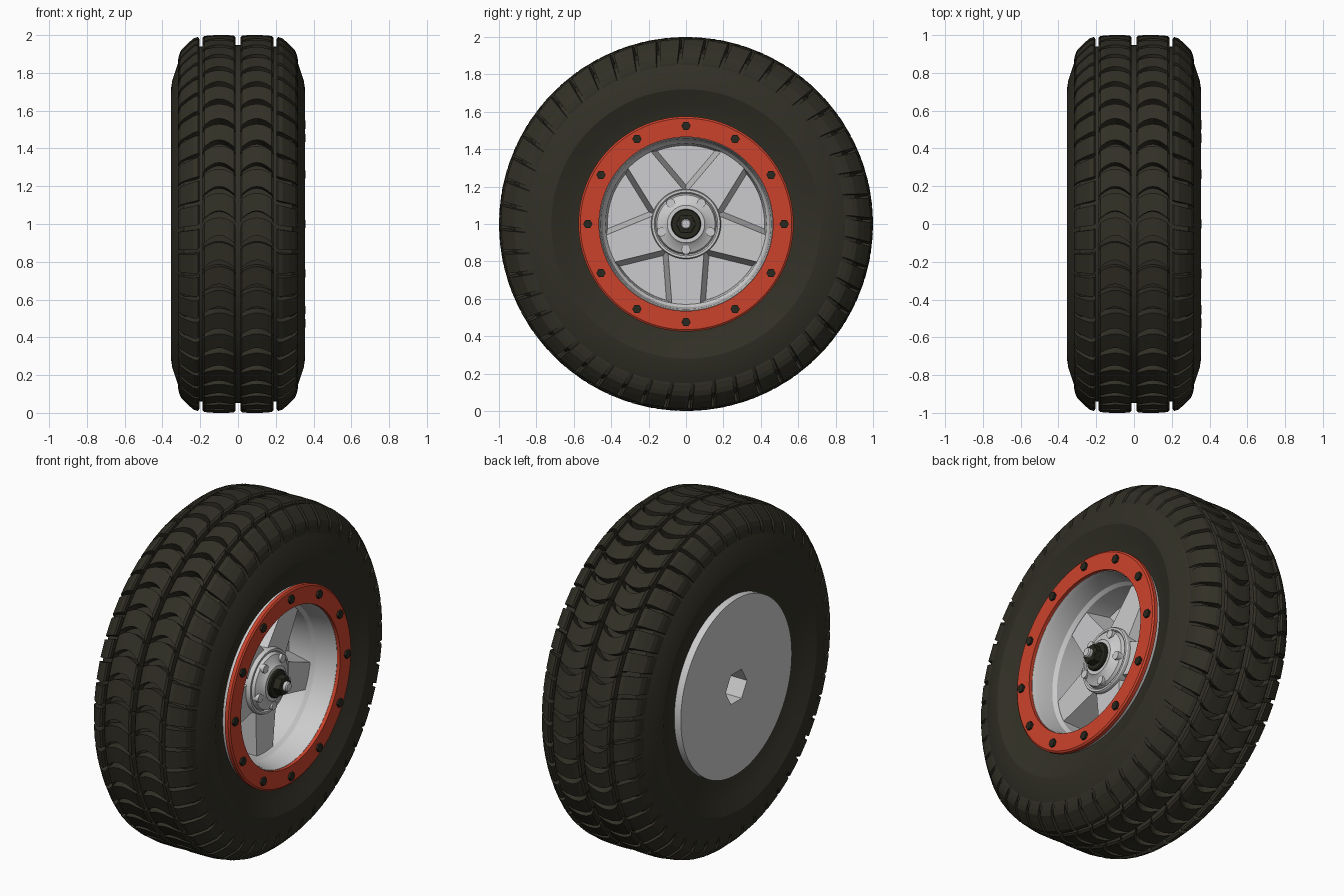
import bpy, bmesh
from math import sin, cos, pi, radians, tau

cube = bpy.data.objects.get("Cube")
if cube:
    bpy.data.objects.remove(cube, do_unlink=True)


def material(name, rgb, rough=0.6):
    m = bpy.data.materials.new(name)
    m.use_nodes = True
    m.diffuse_color = (*rgb, 1)
    node = m.node_tree.nodes["Principled BSDF"]
    node.inputs["Base Color"].default_value = (*rgb, 1)
    node.inputs["Roughness"].default_value = rough
    return m


RUBBER = material("dark rubber", (0.031, 0.029, 0.019))
RED = material("red ring", (0.6, 0.055, 0.025))
GREY = material("light grey", (0.6, 0.6, 0.61))
BLACK = material("black metal", (0.021, 0.021, 0.014))


def polar(x, r, a):
    """Point at radius r and angle a about the axle."""
    return (x, r * cos(a), 1 + r * sin(a))


def finish(bm, name, mat, angle=30):
    bmesh.ops.remove_doubles(bm, verts=bm.verts, dist=1e-5)
    bmesh.ops.recalc_face_normals(bm, faces=bm.faces)
    me = bpy.data.meshes.new(name)
    bm.to_mesh(me)
    bm.free()
    me.materials.append(mat)
    if angle:
        me.shade_smooth()
        me.set_sharp_from_angle(angle=radians(angle))
    ob = bpy.data.objects.new(name, me)
    bpy.context.collection.objects.link(ob)
    return ob


def lathe(name, profile, mat, seg=96, closed=False):
    """Turn (x, radius) points about the axle; a third value makes it a hexagon."""
    bm = bmesh.new()
    rings = []
    for x, r, *hexed in profile:
        ring = []
        for i in range(seg):
            a = tau * i / seg
            k = cos(pi / 6) / cos(a % (pi / 3) - pi / 6) if hexed else 1
            ring.append(bm.verts.new(polar(x, r * k, a)))
        rings.append(ring)
    pairs = list(zip(rings, rings[1:]))
    if closed:
        pairs.append((rings[-1], rings[0]))
    for p, q in pairs:
        for i in range(seg):
            j = (i + 1) % seg
            bm.faces.new((p[i], p[j], q[j], q[i]))
    bmesh.ops.dissolve_degenerate(bm, dist=1e-6, edges=bm.edges)
    return finish(bm, name, mat)


def studs(name, count, start, at, radius, x0, x1, sides, mat):
    """Ring of short prisms pointing along the axle."""
    bm = bmesh.new()
    for n in range(count):
        _, cy, cz = polar(0, at, start + tau * n / count)
        ends = []
        for x in (x0, x1):
            ends.append([bm.verts.new((x, cy + radius * cos(tau * i / sides),
                                       cz + radius * sin(tau * i / sides)))
                         for i in range(sides)])
        bm.faces.new(ends[0])
        bm.faces.new(ends[1])
        for i in range(sides):
            j = (i + 1) % sides
            bm.faces.new((ends[0][i], ends[0][j], ends[1][j], ends[1][i]))
    return finish(bm, name, mat)


def tread(name, columns, lower, upper, base, count=48):
    """Blocks repeated round the tyre on both sides of the centre line."""
    bm = bmesh.new()
    pitch = tau / count
    last = len(columns) - 1
    for n in range(count):
        for side in (-1, 1):
            rows = []
            for i, (x, r) in enumerate(columns):
                t = i / last
                # angles run upwards on the front of the tyre
                a0 = -(n * pitch + lower(t))
                a1 = -(n * pitch + pitch + upper(t))
                rows.append([bm.verts.new(polar(side * x, rr, a)) for rr, a in
                             ((r - base, a0), (r, a0), (r, a1), (r - base, a1))])
            for p, q in zip(rows, rows[1:]):
                for k in range(3):
                    bm.faces.new((p[k], p[k + 1], q[k + 1], q[k]))
            bm.faces.new(rows[0])
            bm.faces.new(rows[-1])
    return finish(bm, name, RUBBER, 0)


# Tyre body, with a dished sidewall on both sides
half = [(0.28, 0.47), (0.295, 0.57), (0.325, 0.65), (0.354, 0.72),
        (0.348, 0.76), (0.308, 0.88), (0.285, 0.915), (0.2, 0.94), (0.1, 0.948)]
lathe("tyre_body", [(-x, r) for x, r in half] + [(x, r) for x, r in reversed(half)],
      RUBBER, 144)

# Two centre rows of arched blocks, with crescent gaps between them
arch = lambda t: 1 - (2 * t - 1) ** 2
centre = [(0.012, 0.987), (0.022, 0.997), (0.05, 1), (0.075, 1), (0.1, 1),
          (0.125, 1), (0.15, 0.999), (0.178, 0.995), (0.188, 0.985)]
tread("centre_blocks", centre, lambda t: 0.07 * arch(t),
      lambda t: 0.047 * arch(t) - 0.013, 0.06)

# Shoulder blocks wrapping on to the sidewalls
shoulder = [(0.205, 0.98), (0.213, 0.99), (0.235, 0.983), (0.27, 0.953),
            (0.302, 0.92), (0.312, 0.895), (0.318, 0.864)]
tread("shoulder_blocks", shoulder, lambda t: -0.03 * t,
      lambda t: -0.03 * t - 0.024, 0.05)

# Wheel: closed back with a hexagonal socket, barrel and front flange
lathe("wheel_rim", [(-0.2, 0), (-0.2, 0.1, 1), (-0.33, 0.1, 1), (-0.33, 0.52),
                    (-0.28, 0.52), (-0.27, 0.47), (0.28, 0.48), (0.295, 0.565),
                    (0.318, 0.565), (0.325, 0.463), (0.3, 0.455), (0.2, 0.445),
                    (0.18, 0.43), (0.04, 0.42), (0.04, 0)], GREY)

# Five tapered spokes with sloping flanks
bm = bmesh.new()
for n in range(5):
    a = -pi / 2 + tau * n / 5
    loops = []
    for x_in, x_out, extra in ((0.03, 0.03, 0.03), (0.185, 0.175, 0)):
        corners = ((x_in, 0.1, 0.1), (x_out, 0.435, 0.075))
        pts = [(x, r, w + extra) for x, r, w in corners]
        outline = [(x, r, -w) for x, r, w in pts] + [(x, r, w) for x, r, w in reversed(pts)]
        loops.append([bm.verts.new((x, r * cos(a) - w * sin(a), 1 + r * sin(a) + w * cos(a)))
                      for x, r, w in outline])
    bm.faces.new(loops[0])
    bm.faces.new(loops[1])
    for i in range(4):
        j = (i + 1) % 4
        bm.faces.new((loops[0][i], loops[0][j], loops[1][j], loops[1][i]))
finish(bm, "spokes", GREY, 0)

# Hub with lug nuts
lathe("hub", [(0.04, 0.187), (0.2, 0.187), (0.208, 0.182), (0.208, 0.17),
              (0.2, 0.163), (0.22, 0.155), (0.235, 0.115), (0.25, 0.1), (0.25, 0)],
      GREY, 64)
studs("lug_nuts", 5, -pi / 2, 0.138, 0.024, 0.2, 0.24, 16, GREY)

# Axle nut and axle tip
lathe("axle_nut", [(0.24, 0.08), (0.262, 0.08), (0.267, 0.075), (0.267, 0.056, 1),
                   (0.308, 0.056, 1), (0.312, 0.045), (0.312, 0)], BLACK, 48)
lathe("axle_tip", [(0.3, 0.028), (0.33, 0.028), (0.336, 0.022), (0.336, 0)], GREY, 24)

# Clamping ring and its bolts
lathe("clamp_ring", [(0.316, 0.465), (0.345, 0.465), (0.345, 0.565),
                     (0.338, 0.575), (0.316, 0.575)], RED, closed=True)
studs("ring_bolts", 12, 0, 0.525, 0.025, 0.33, 0.358, 6, BLACK)
